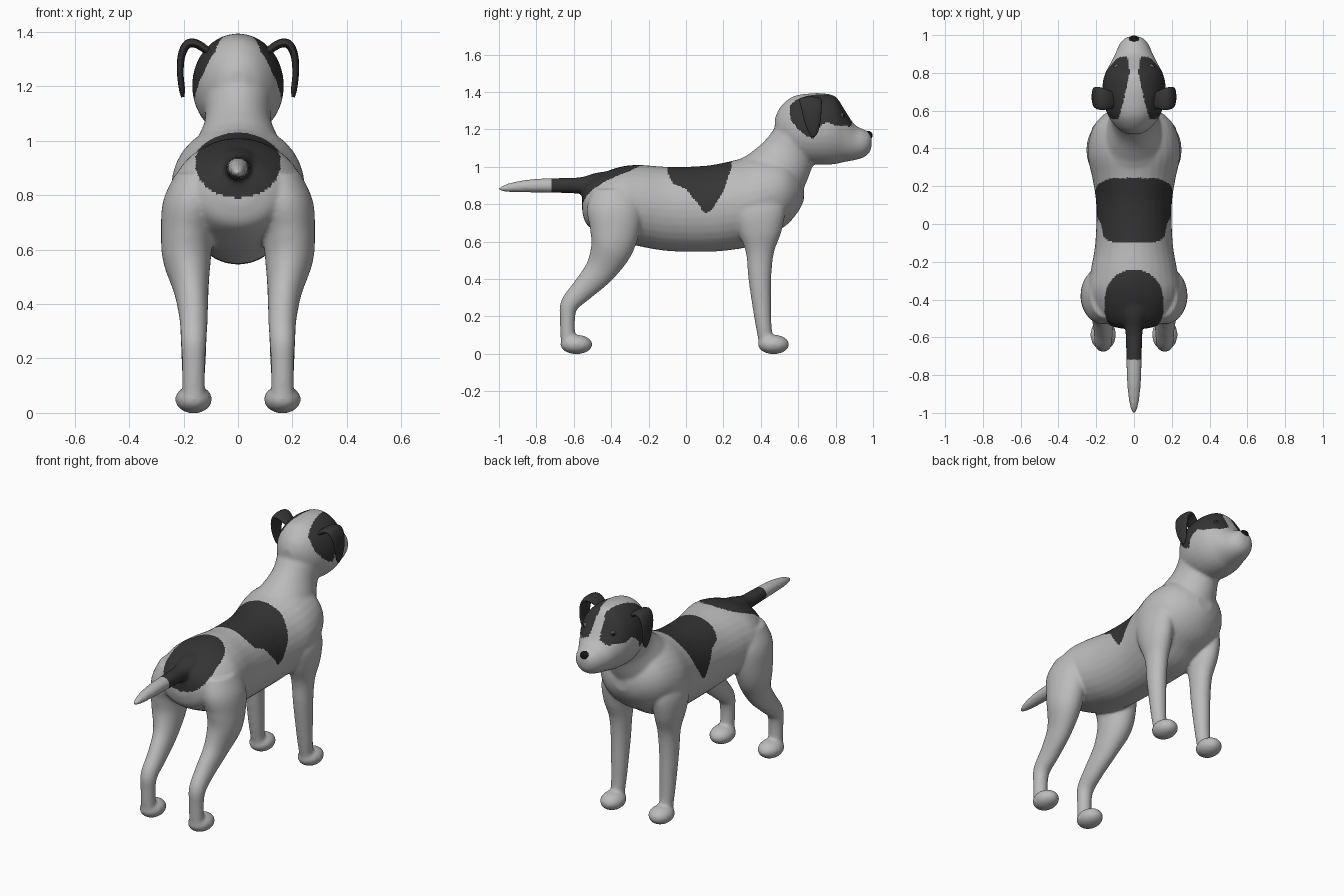
import bpy, bmesh, math
from mathutils import Vector

if "Cube" in bpy.data.objects:
    bpy.data.objects.remove(bpy.data.objects["Cube"])

X, Y, Z = Vector((1, 0, 0)), Vector((0, 1, 0)), Vector((0, 0, 1))


def material(name, rgb):
    m = bpy.data.materials.new(name)
    m.diffuse_color = (*rgb, 1)
    m.use_nodes = True
    m.node_tree.nodes["Principled BSDF"].inputs["Base Color"].default_value = m.diffuse_color
    return m


WHITE = material("white_fur", (0.5, 0.5, 0.5))
DARK = material("dark_fur", (0.035, 0.035, 0.035))
BLACK = material("black_nose", (0.008, 0.008, 0.008))
GREY = material("grey_eye", (0.12, 0.12, 0.12))


def lerp(table, t):
    """Piecewise linear lookup in (key, value) pairs."""
    if t <= table[0][0]:
        return table[0][1]
    for (a, va), (b, vb) in zip(table, table[1:]):
        if t <= b:
            return va + (vb - va) * (t - a) / (b - a)
    return table[-1][1]


def smooth_path(rows, steps=5):
    """Catmull-Rom through rows of (x, y, z, width, depth)."""
    rows = [Vector(r) for r in rows]
    pts = [rows[0]] + rows + [rows[-1]]
    out = []
    for i in range(len(rows) - 1):
        a, b, c, d = pts[i:i + 4]
        for s in range(steps):
            t = s / steps
            out.append(0.5 * (2 * b + (c - a) * t + (2 * a - 5 * b + 4 * c - d) * t * t
                              + (3 * b - a - 3 * c + d) * t ** 3))
    return out + [rows[-1]]


def tube(bm, rows, side=X, up=None, n=32):
    """Loft of elliptical rings, closed at both ends."""
    path = smooth_path(rows)
    rings = []
    for i, p in enumerate(path):
        tangent = (path[min(i + 1, len(path) - 1)] - path[max(i - 1, 0)])
        v = up or side.cross(Vector(tangent[:3])).normalized()
        w, d = max(p[3], 0.004), max(p[4], 0.004)
        rings.append([bm.verts.new(Vector(p[:3]) + side * (w * math.cos(a)) + v * (d * math.sin(a)))
                      for a in (2 * math.pi * k / n for k in range(n))])
    for r, s in zip(rings, rings[1:]):
        for k in range(n):
            bm.faces.new((r[k], r[(k + 1) % n], s[(k + 1) % n], s[k]))
    bm.faces.new(rings[0][::-1])
    bm.faces.new(rings[-1])


def profile(rows):
    """(y, top, bottom, half width) to tube rows."""
    return [(0, y, (t + b) / 2, w, (t - b) / 2) for y, t, b, w in rows]


def ball(bm, centre, radii):
    verts = bmesh.ops.create_uvsphere(bm, u_segments=24, v_segments=14, radius=1)["verts"]
    for v in verts:
        v.co = Vector(c + r * q for c, r, q in zip(centre, radii, v.co))


def finish(bm, name, mats):
    bmesh.ops.recalc_face_normals(bm, faces=bm.faces)
    me = bpy.data.meshes.new(name)
    bm.to_mesh(me)
    bm.free()
    for m in mats:
        me.materials.append(m)
    me.shade_smooth()
    ob = bpy.data.objects.new(name, me)
    bpy.context.collection.objects.link(ob)
    return ob


bm = bmesh.new()
# Torso
tube(bm, profile([(-.555, .86, .76, .06), (-.53, .92, .69, .14), (-.45, .965, .64, .21),
                  (-.35, 1.0, .60, .245), (-.25, 1.01, .575, .23), (-.1, 1.0, .55, .205),
                  (.1, 1.005, .545, .2), (.24, 1.03, .555, .22), (.36, 1.06, .58, .245),
                  (.46, 1.06, .64, .235), (.54, 1.04, .69, .2), (.6, .98, .76, .13),
                  (.63, .92, .82, .05)]), up=Z)
# Neck
tube(bm, [(0, .3, .82, .17, .16), (0, .42, .9, .19, .19), (0, .49, .98, .155, .17),
          (0, .55, 1.07, .122, .145), (0, .6, 1.16, .125, .13), (0, .64, 1.24, .12, .1)])
# Head and muzzle
tube(bm, profile([(.475, 1.26, 1.18, .03), (.505, 1.32, 1.11, .085), (.57, 1.375, 1.04, .135),
                  (.66, 1.392, 1.015, .165), (.74, 1.392, 1.01, .167), (.8, 1.375, 1.015, .152),
                  (.845, 1.31, 1.025, .128), (.9, 1.228, 1.035, .1), (.95, 1.2, 1.05, .078),
                  (.98, 1.185, 1.075, .053), (.993, 1.16, 1.11, .025)]), up=Z)
# Tail
tube(bm, [(0, -.38, .9, .08, .08), (0, -.47, .905, .075, .065), (0, -.56, .9, .047, .045),
          (0, -.68, .9, .042, .04), (0, -.82, .898, .038, .036), (0, -.93, .89, .028, .026),
          (0, -.985, .882, .015, .014), (0, -1.003, .88, .005, .005)])
# Legs and paws
for s in (-1, 1):
    tube(bm, [(s * .16, .38, .86, .06, .12), (s * .17, .39, .76, .08, .14), (s * .17, .395, .65, .075, .115),
              (s * .163, .395, .54, .06, .075), (s * .163, .395, .4, .053, .061),
              (s * .163, .41, .2, .045, .046), (s * .163, .422, .1, .04, .04),
              (s * .163, .43, .05, .04, .04)])
    tube(bm, [(s * .14, -.38, .88, .09, .12), (s * .165, -.38, .78, .11, .15), (s * .185, -.38, .67, .098, .135),
              (s * .188, -.4, .56, .088, .112), (s * .172, -.46, .445, .063, .083),
              (s * .163, -.55, .345, .052, .063), (s * .163, -.622, .265, .047, .05),
              (s * .163, -.634, .18, .042, .04), (s * .163, -.63, .06, .042, .04)])
    ball(bm, (s * .163, .468, .05), (.068, .084, .052))
    ball(bm, (s * .163, -.586, .05), (.068, .086, .052))
raw = finish(bm, "body_parts", [])

# Fuse the parts into one skin
fuse = raw.modifiers.new("fuse", 'REMESH')
fuse.mode, fuse.voxel_size = 'VOXEL', 0.0085
soft = raw.modifiers.new("soften", 'SMOOTH')
soft.factor, soft.iterations = 0.5, 10
dg = bpy.context.evaluated_depsgraph_get()
skin = bpy.data.meshes.new_from_object(raw.evaluated_get(dg))
bpy.data.objects.remove(raw)
skin.materials.clear()
skin.materials.append(WHITE)
skin.materials.append(DARK)
skin.shade_smooth()
body = bpy.data.objects.new("body", skin)
bpy.context.collection.objects.link(body)

# Coat patches: lower edges by y, and the half width of the white blaze
SADDLE = [(-.1, .97), (-.07, .91), (0, .88), (.05, .82), (.1, .75), (.14, .77), (.2, .87), (.245, 1.0)]
MASK = [(.55, 1.32), (.56, 1.25), (.6, 1.2), (.65, 1.16), (.68, 1.15), (.7, 1.2), (.75, 1.24),
        (.8, 1.22), (.88, 1.215)]
BLAZE = [(.55, .085), (.65, .055), (.8, .022), (.88, .035)]


def is_dark(x, y, z):
    x = abs(x)
    if -.095 < y < .245:
        return z > lerp(SADDLE, y)
    if .555 < y < .885:
        return z > lerp(MASK, y) and x > lerp(BLAZE, y)
    if y < -.5 and x < .075 and z > .83:
        return y > -.72
    return y < -.24 and (x / .155) ** 2 + (max(0, y + .4) / .16) ** 2 + (max(0, .91 - z) / .12) ** 2 < 1


for p in skin.polygons:
    p.material_index = int(is_dark(*p.center))

# Ears: flat folded flaps
for s, name in ((-1, "left_ear"), (1, "right_ear")):
    bm = bmesh.new()
    tube(bm, [(s * .105, .655, 1.325, .04, .014), (s * .15, .66, 1.355, .055, .016),
              (s * .185, .665, 1.355, .06, .016), (s * .207, .67, 1.315, .055, .014),
              (s * .212, .675, 1.25, .045, .012), (s * .206, .68, 1.19, .028, .011),
              (s * .203, .68, 1.16, .008, .006)], side=Y, n=20)
    finish(bm, name, [DARK])

# Eyes and nose
for s, name in ((-1, "left_eye"), (1, "right_eye")):
    bm = bmesh.new()
    ball(bm, (s * .092, .832, 1.272), (.016, .016, .016))
    eye = finish(bm, name, [GREY, BLACK])
    for p in eye.data.polygons:
        out = (p.center - Vector((s * .092, .832, 1.272))).normalized()
        p.material_index = int(out.dot(Vector((s * .6, .8, .1)).normalized()) > .8)
bm = bmesh.new()
ball(bm, (0, .972, 1.168), (.03, .026, .024))
finish(bm, "nose", [BLACK])
